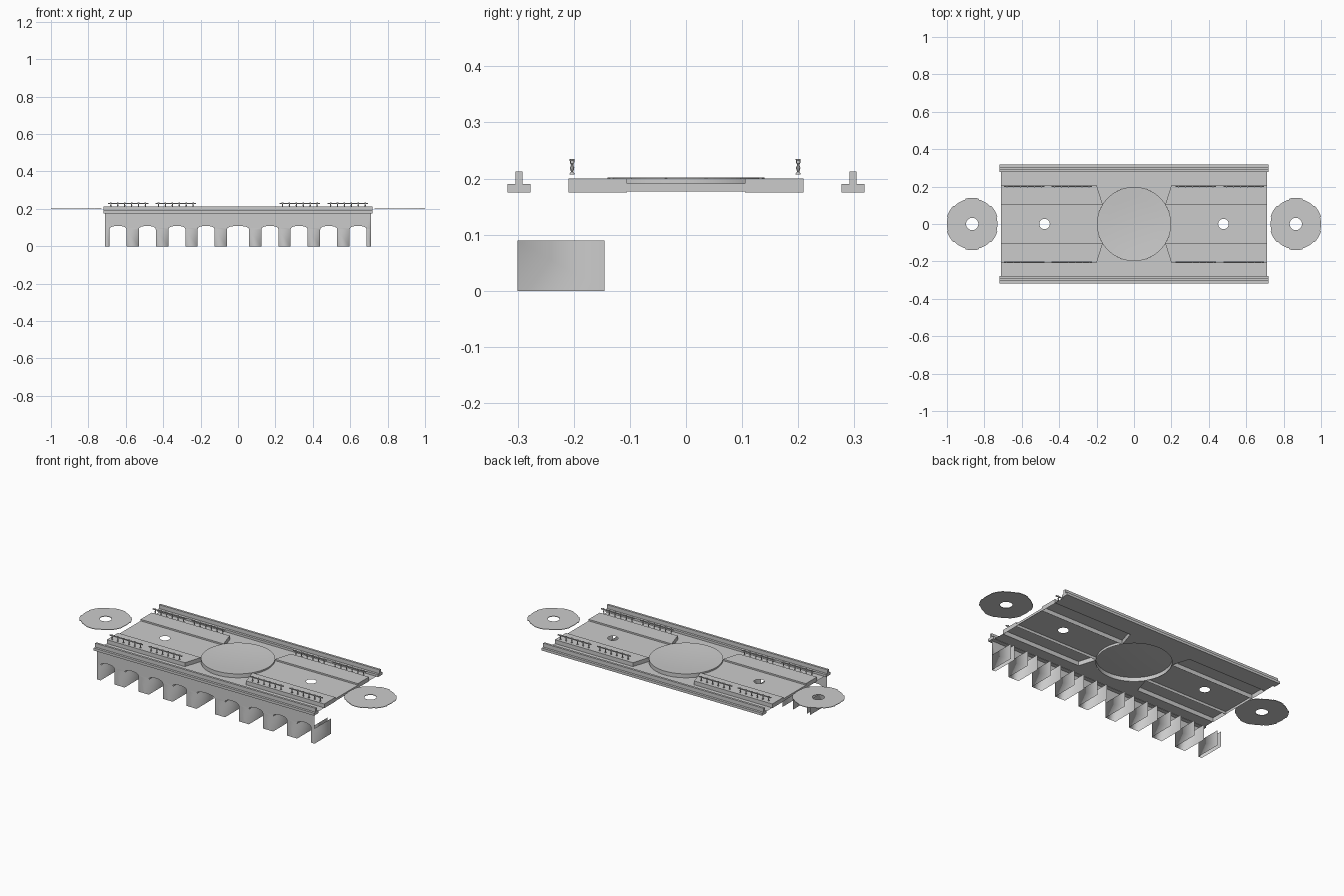
import bpy, bmesh, math
from mathutils import Vector

old = bpy.data.objects.get("Cube")
if old:
    bpy.data.objects.remove(old, do_unlink=True)

stone = bpy.data.materials.new("stone_grey")
stone.use_nodes = True
GREY = (0.6, 0.6, 0.6, 1)
stone.diffuse_color = GREY
stone.node_tree.nodes["Principled BSDF"].inputs["Base Color"].default_value = GREY


def finish(bm, name, smooth=None):
    bmesh.ops.recalc_face_normals(bm, faces=bm.faces)
    mesh = bpy.data.meshes.new(name)
    bm.to_mesh(mesh)
    bm.free()
    mesh.materials.append(stone)
    obj = bpy.data.objects.new(name, mesh)
    bpy.context.collection.objects.link(obj)
    if smooth is not None:
        bpy.ops.object.select_all(action='DESELECT')
        obj.select_set(True)
        bpy.context.view_layer.objects.active = obj
        bpy.ops.object.shade_smooth_by_angle(angle=math.radians(smooth))
    return obj


def arc(cx, cy, r, a0, a1, n):
    return [(cx + r * math.cos(a0 + (a1 - a0) * i / n),
             cy + r * math.sin(a0 + (a1 - a0) * i / n)) for i in range(n + 1)]


def circle(cx, cy, r, n=32):
    return arc(cx, cy, r, 0, math.tau, n)[:-1]


def sheet(bm, loops, z):
    """Fill an outline, with optional holes, at one height."""
    edges = []
    for loop in loops:
        vs = [bm.verts.new((x, y, z)) for x, y in loop]
        edges += [bm.edges.new((v, vs[(i + 1) % len(vs)])) for i, v in enumerate(vs)]
    bmesh.ops.triangle_fill(bm, edges=edges, use_beauty=True, normal=(0, 0, 1))
    return edges


def walls(bm, edges, offset):
    """Extrude border edges into a strip of walls."""
    geom = bmesh.ops.extrude_edge_only(bm, edges=edges)["geom"]
    verts = [g for g in geom if isinstance(g, bmesh.types.BMVert)]
    bmesh.ops.translate(bm, verts=verts, vec=offset)


def box(bm, x0, x1, y0, y1, z0, z1):
    made = bmesh.ops.create_cube(bm, size=1)["verts"]
    for v in made:
        v.co = Vector((x0 + (v.co.x + 0.5) * (x1 - x0),
                       y0 + (v.co.y + 0.5) * (y1 - y0),
                       z0 + (v.co.z + 0.5) * (z1 - z0)))


def lathe(bm, profile, x, y, n):
    rings = [[bm.verts.new((px, py, z)) for px, py in circle(x, y, r, n)] for r, z in profile]
    for a, b in zip(rings, rings[1:]):
        for i in range(n):
            j = (i + 1) % n
            bm.faces.new((a[i], a[j], b[j], b[i]))
    return rings


END, R = 0.71, 0.198
INNER, OUTER = 0.105, 0.209
LOW, ROAD, TOP = 0.177, 0.191, 0.2
corner = math.asin(INNER / R)

# Road halves, each with a round hole and an end that follows the plaza
for side, s in (("left", 1), ("right", -1)):
    bm = bmesh.new()
    outline = [(END, -INNER), (END, INNER)] + arc(0, 0, R, corner, -corner, 16)
    edges = sheet(bm, [[(s * x, y) for x, y in outline],
                       circle(s * 0.478, 0, 0.028, 20)], ROAD)
    walls(bm, edges[:1], (0, 0, LOW - ROAD))
    finish(bm, side + "_road")

# Four raised pavements with slanted ends
for sx in (1, -1):
    for sy in (1, -1):
        bm = bmesh.new()
        pts = [(0.2, OUTER), (R * math.cos(corner), INNER), (END, INNER), (END, OUTER)]
        edges = sheet(bm, [[(sx * x, sy * y) for x, y in pts]], TOP)
        walls(bm, edges, (0, 0, 0.175 - TOP))
        name = ("back_" if sy > 0 else "front_") + ("left" if sx > 0 else "right")
        finish(bm, name + "_pavement")

# Central round plaza: a shallow dish with a rim wall
bm = bmesh.new()
rings = lathe(bm, [(R, LOW), (R, TOP), (0.19, 0.1995), (0.14, 0.196),
                   (0.08, 0.193), (0.02, 0.192)], 0, 0, 64)
bm.faces.new(rings[-1])
finish(bm, "plaza", 40)

# Outer walkways, landings beside the plaza and cornices
for side, s in (("back", 1), ("front", -1)):
    bm = bmesh.new()
    sheet(bm, [[(-END, s * OUTER), (END, s * OUTER), (END, s * 0.28), (-END, s * 0.28)]], LOW)
    finish(bm, side + "_walkway")

    bm = bmesh.new()
    landing = [(-0.2, OUTER), (0.2, OUTER)] + arc(0, 0, R, corner, math.pi - corner, 28)
    sheet(bm, [[(x, s * y) for x, y in landing]], LOW)
    finish(bm, side + "_landing")

    bm = bmesh.new()
    lo, hi = sorted((s * 0.277, s * 0.318))
    box(bm, -0.72, 0.72, lo, hi, 0.175, 0.19)
    lo, hi = sorted((s * 0.291, s * 0.304))
    box(bm, -0.72, 0.72, lo, hi, 0.19, 0.213)
    finish(bm, side + "_cornice")

# Railings: turned posts joined by a thin rail
post = [(0.0045, 0.207), (0.0045, 0.209), (0.002, 0.212), (0.004, 0.219),
        (0.002, 0.224), (0.004, 0.229), (0.0045, 0.2345)]
for side, y in (("back", 0.2), ("front", -0.203)):
    for k, start in enumerate((-0.68, -0.425, 0.238, 0.495)):
        bm = bmesh.new()
        for i in range(6):
            rings = lathe(bm, post, start + i * 0.037, y, 8)
            bm.faces.new(rings[0])
            bm.faces.new(rings[-1])
        box(bm, start - 0.016, start + 0.201, y - 0.003, y + 0.003, 0.227, 0.232)
        finish(bm, f"{side}_railing_{k + 1}", 40)

# Arcade: front wall with nine arches and jambs running back from it
bm = bmesh.new()
outline, jambs = [(-END, 0)], [0]
for c in (-0.642, -0.485, -0.327, -0.171, 0, 0.171, 0.327, 0.485, 0.642):
    half = 0.06 if c == 0 else 0.0455
    jambs.append(len(outline) + 1)
    outline += [(c - half, 0), (c - half, 0.09)]
    outline += [(c - half * math.cos(t), 0.09 + 0.019 * math.sin(t) ** 0.8)
                for t in [math.pi * i / 8 for i in range(1, 8)]]
    jambs.append(len(outline) + 1)
    outline += [(c + half, 0.09), (c + half, 0)]
outline += [(END, 0), (END, 0.09), (END, 0.178), (-END, 0.178), (-END, 0.09)]
edges = sheet(bm, [outline], 0)
for v in bm.verts:
    v.co = Vector((v.co.x, -0.3, v.co.y))
upright = [e for e in edges if abs(e.verts[0].co.x - e.verts[1].co.x) < 0.0001
           and max(v.co.z for v in e.verts) < 0.0901]
walls(bm, upright, (0, 0.155, 0))
finish(bm, "arcade", 180)

# Loose notched discs at both ends
for side, s in (("left", 1), ("right", -1)):
    bm = bmesh.new()
    rim = []
    for k in range(6):
        mid = math.radians(30 + 60 * k)
        rim += arc(s * 0.865, 0, 0.14, mid - 0.25, mid + 0.25, 6)
        rim += arc(s * 0.865, 0, 0.135, mid + 0.27, mid + math.tau / 6 - 0.27, 6)
    edges = sheet(bm, [rim, circle(s * 0.865, 0, 0.033, 24)], 0.202)
    walls(bm, edges, (0, 0, -0.003))
    sheet(bm, [rim, circle(s * 0.865, 0, 0.033, 24)], 0.199)
    bmesh.ops.remove_doubles(bm, verts=bm.verts, dist=0.0001)
    finish(bm, side + "_disc")
